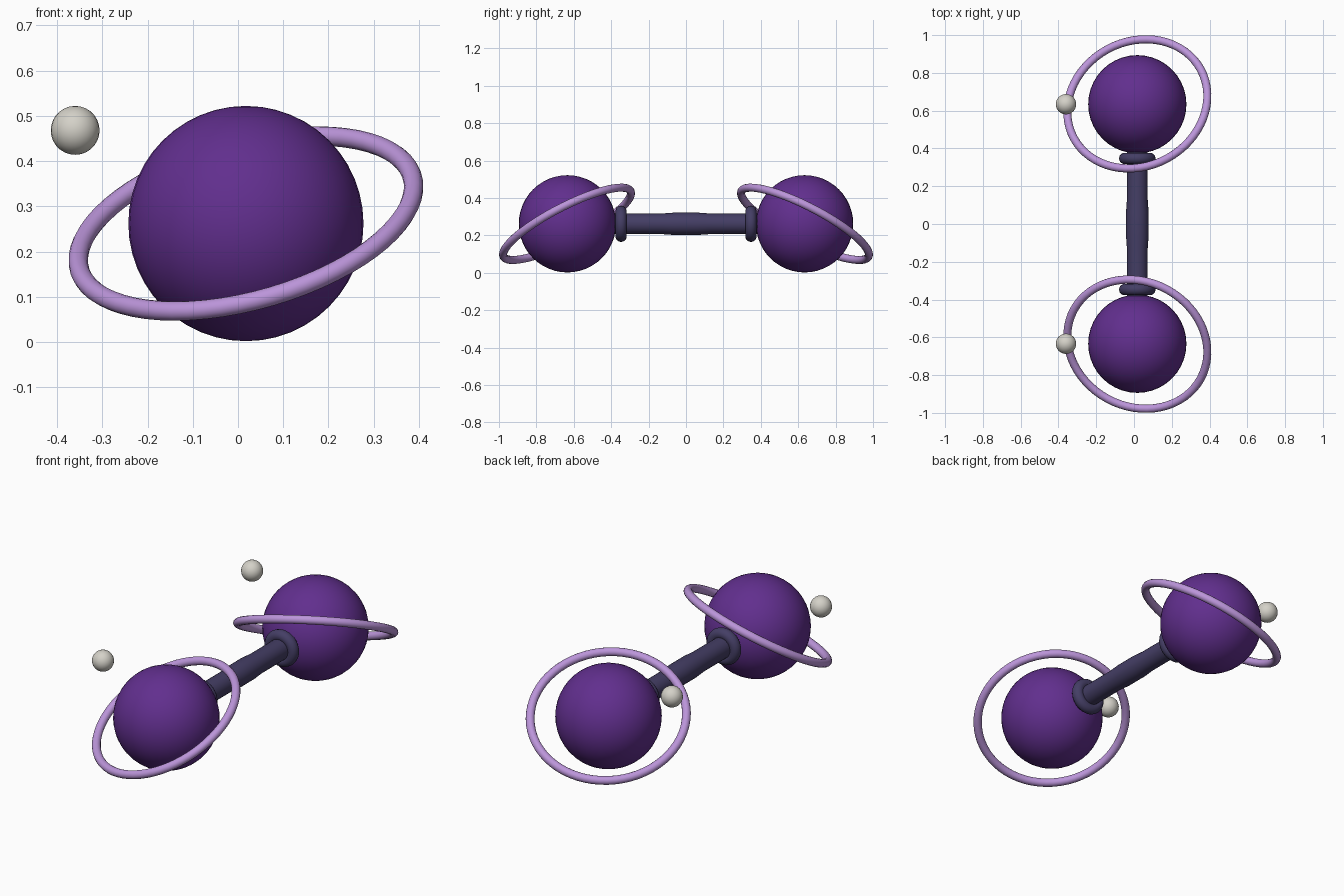
import bpy, bmesh, math
from mathutils import Matrix, Vector

if "Cube" in bpy.data.objects:
    bpy.data.objects.remove(bpy.data.objects["Cube"])

CX, CY, CZ = 0.0175, 0.634, 0.262   # planet centre (mirrored in y)


def material(name, rgb):
    m = bpy.data.materials.new(name)
    m.diffuse_color = (*rgb, 1)
    m.use_nodes = True
    m.node_tree.nodes["Principled BSDF"].inputs["Base Color"].default_value = m.diffuse_color
    return m


PURPLE = material("deep purple", (0.12, 0.028, 0.27))
LILAC = material("lilac", (0.50, 0.30, 0.70))
SLATE = material("slate indigo", (0.058, 0.048, 0.13))
PALE = material("pale grey", (0.66, 0.64, 0.58))


def finish(name, mat, angle=40):
    o = bpy.context.object
    o.name = name
    o.data.materials.append(mat)
    bpy.ops.object.shade_smooth_by_angle(angle=math.radians(angle))
    return o


def sphere(name, loc, r, mat, seg, rings):
    bpy.ops.mesh.primitive_uv_sphere_add(segments=seg, ring_count=rings, radius=r, location=loc)
    return finish(name, mat)


def torus(name, loc, axis, R, r, mat, seg, sides):
    rot = Vector(axis).to_track_quat('Z', 'Y').to_euler()
    bpy.ops.mesh.primitive_torus_add(major_radius=R, minor_radius=r, major_segments=seg,
                                     minor_segments=sides, location=loc, rotation=rot)
    return finish(name, mat, 60)


# Two ringed planets, each with a moon and a collar
for side, s in (("front", -1), ("back", 1)):
    sphere(f"{side}_planet", (CX, s * CY, CZ), 0.26, PURPLE, 40, 24)
    torus(f"{side}_ring", (CX, s * 0.636, CZ), (-0.24, s * 0.445, 0.861),
          0.382, 0.0215, LILAC, 64, 14)
    sphere(f"{side}_moon", (-0.36, s * CY, 0.468), 0.054, PALE, 24, 14)
    torus(f"{side}_collar", (CX, s * 0.347, CZ), (0, 1, 0), 0.067, 0.03, SLATE, 32, 14)

# Connecting bar, swelling slightly at the grip
profile = [(-0.42, 0.055), (-0.13, 0.055), (-0.06, 0.06), (0.06, 0.06), (0.13, 0.055), (0.42, 0.055)]
N = 28
bm = bmesh.new()
loops = [[bm.verts.new((CX + r * math.sin(2 * math.pi * i / N), y,
                        CZ + r * math.cos(2 * math.pi * i / N))) for i in range(N)]
         for y, r in profile]
for a, b in zip(loops, loops[1:]):
    for i in range(N):
        j = (i + 1) % N
        bm.faces.new((a[i], a[j], b[j], b[i]))
bm.faces.new(loops[0])
bm.faces.new(loops[-1])
bmesh.ops.recalc_face_normals(bm, faces=bm.faces)
me = bpy.data.meshes.new("bar")
bm.to_mesh(me)
bm.free()
bar = bpy.data.objects.new("bar", me)
bpy.context.collection.objects.link(bar)
bpy.ops.object.select_all(action='DESELECT')
bpy.context.view_layer.objects.active = bar
bar.select_set(True)
finish("bar", SLATE)
